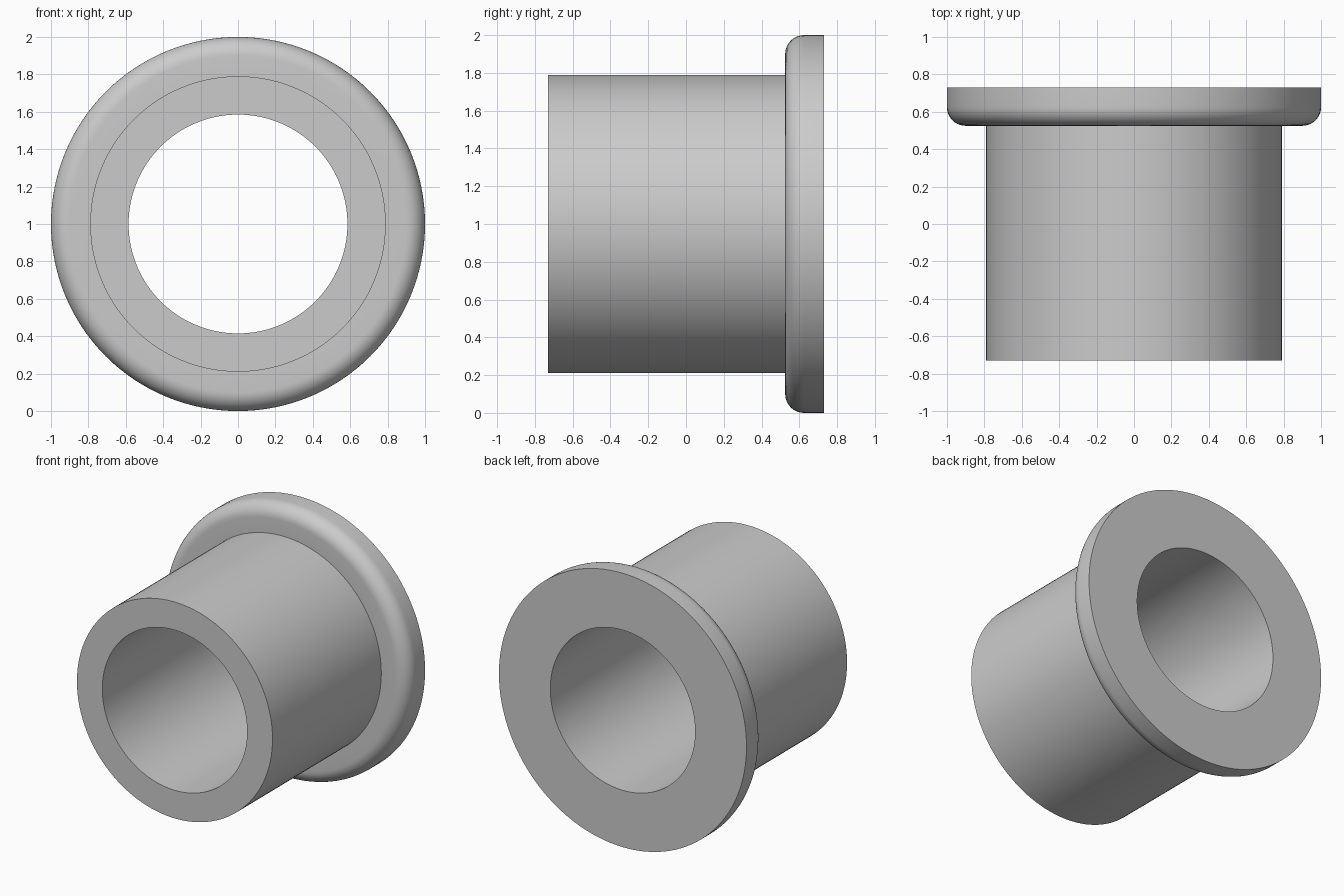
import bpy, bmesh
from math import sin, cos, pi

if "Cube" in bpy.data.objects:
    bpy.data.objects.remove(bpy.data.objects["Cube"])

SEGMENTS = 128
BORE, BARREL, FLANGE = 0.585, 0.79, 1.0      # radii
FRONT, SHOULDER, BACK = -0.73, 0.525, 0.73   # positions along y
FILLET, STEPS = 0.10, 10

# Cross-section as (radius, y), with the rounded front edge of the flange
profile = [(BORE, FRONT), (BARREL, FRONT), (BARREL, SHOULDER)]
for i in range(STEPS + 1):
    a = pi / 2 * i / STEPS
    profile.append((FLANGE - FILLET + FILLET * sin(a),
                    SHOULDER + FILLET - FILLET * cos(a)))
profile += [(FLANGE, BACK), (BORE, BACK)]

# Revolve the cross-section around the y axis
bm = bmesh.new()
rings = []
for s in range(SEGMENTS):
    t = 2 * pi * s / SEGMENTS
    rings.append([bm.verts.new((r * cos(t), y, r * sin(t))) for r, y in profile])
n = len(profile)
for s in range(SEGMENTS):
    a, b = rings[s], rings[(s + 1) % SEGMENTS]
    for i in range(n):
        j = (i + 1) % n
        bm.faces.new((a[i], a[j], b[j], b[i]))
bmesh.ops.recalc_face_normals(bm, faces=bm.faces)

mesh = bpy.data.meshes.new("flanged_bushing")
bm.to_mesh(mesh)
bm.free()
bushing = bpy.data.objects.new("flanged_bushing", mesh)
bushing.location.z = 1.0
bpy.context.collection.objects.link(bushing)

# Smooth round surfaces, sharp rims
bpy.context.view_layer.objects.active = bushing
bushing.select_set(True)
bpy.ops.object.shade_smooth_by_angle(angle=pi / 6)
